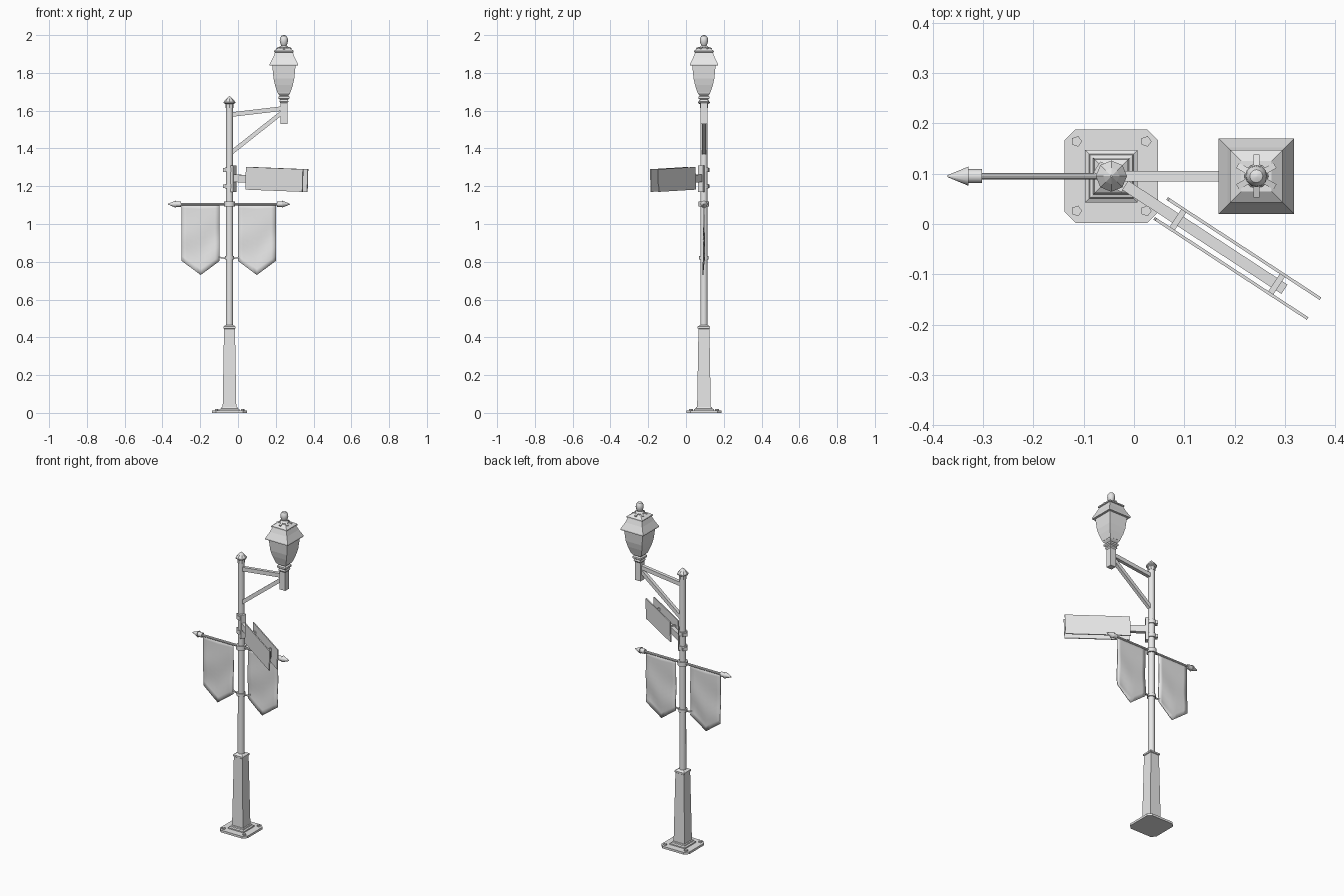
import bpy, bmesh, math
from mathutils import Vector, Matrix

if "Cube" in bpy.data.objects:
    bpy.data.objects.remove(bpy.data.objects["Cube"])

PX, PY = -0.045, 0.095      # pole axis
LX = 0.243                  # lantern axis
grey = bpy.data.materials.new("painted grey metal")
grey.diffuse_color = (0.8, 0.8, 0.8, 1)
grey.use_nodes = True
grey.node_tree.nodes["Principled BSDF"].inputs["Base Color"].default_value = grey.diffuse_color


def finish(name, bm, smooth=False):
    bmesh.ops.recalc_face_normals(bm, faces=bm.faces)
    me = bpy.data.meshes.new(name)
    bm.to_mesh(me)
    bm.free()
    ob = bpy.data.objects.new(name, me)
    bpy.context.collection.objects.link(ob)
    me.materials.append(grey)
    if smooth:
        bpy.ops.object.select_all(action='DESELECT')
        ob.select_set(True)
        bpy.context.view_layer.objects.active = ob
        bpy.ops.object.shade_smooth_by_angle(angle=math.radians(35))
    return ob


def lathe(name, profile, origin, sides=16, axis=(0, 0, 1), turn=0.0, smooth=True):
    """Stack rings of (radius, height) along an axis; 4 sides: radius = half width."""
    bm = bmesh.new()
    k = 1.0
    if sides == 4:
        k, turn, smooth = math.sqrt(2), math.pi / 4, False
    rot = Vector((0, 0, 1)).rotation_difference(Vector(axis)).to_matrix()
    rings = []
    for r, h in profile:
        ring = []
        for i in range(sides):
            a = turn + 2 * math.pi * i / sides
            p = Vector((r * k * math.cos(a), r * k * math.sin(a), h))
            ring.append(bm.verts.new(Vector(origin) + rot @ p))
        rings.append(ring)
    for a, b in zip(rings, rings[1:]):
        for i in range(sides):
            j = (i + 1) % sides
            bm.faces.new((a[i], a[j], b[j], b[i]))
    bm.faces.new(rings[0])
    bm.faces.new(rings[-1])
    return finish(name, bm, smooth)


def beam(name, a, b, width, height):
    """Box from a to b, height measured upright."""
    a, b = Vector(a), Vector(b)
    d = (b - a).normalized()
    side = Vector((0, 0, 1)).cross(d).normalized()
    up = d.cross(side)
    m = Matrix((d, side, up)).transposed().to_4x4()
    m.translation = (a + b) / 2
    bm = bmesh.new()
    bmesh.ops.create_cube(bm, size=1)
    bmesh.ops.scale(bm, vec=((b - a).length, width, height), verts=bm.verts)
    bmesh.ops.transform(bm, matrix=m, verts=bm.verts)
    return finish(name, bm)


def prism(name, outline, z0, z1):
    bm = bmesh.new()
    f = bm.faces.new([bm.verts.new((x, y, z0)) for x, y in outline])
    ex = bmesh.ops.extrude_face_region(bm, geom=[f])
    top = [v for v in ex["geom"] if isinstance(v, bmesh.types.BMVert)]
    bmesh.ops.translate(bm, verts=top, vec=(0, 0, z1 - z0))
    return finish(name, bm)


# Base plate with clipped corners, bolts and stepped plinth
h, c = 0.093, 0.071
corners = [(h, -c), (h, c), (c, h), (-c, h), (-h, c), (-h, -c), (-c, -h), (c, -h)]
prism("base_plate", [(PX + x, PY + y) for x, y in corners], 0, 0.013)
for sx in (-1, 1):
    for sy in (-1, 1):
        lathe("base_bolt", [(0.011, 0.01), (0.011, 0.02)],
              (PX + sx * 0.069, PY + sy * 0.069, 0), 5, smooth=False)
lathe("plinth", [(0.052, 0.012), (0.052, 0.02), (0.044, 0.024), (0.042, 0.03),
                 (0.036, 0.032), (0.029, 0.445), (0.033, 0.448), (0.033, 0.457),
                 (0.018, 0.466)], (PX, PY, 0), 4)

# Pole and pointed cap
lathe("pole", [(0.0195, 0.45), (0.0185, 1.65)], (PX, PY, 0), 16)
lathe("pole_cap", [(0.022, 1.615), (0.022, 1.635), (0.031, 1.64), (0.031, 1.646),
                   (0.016, 1.664), (0.002, 1.678)], (PX, PY, 0), 8, smooth=False)

# Lantern bracket
beam("upper_arm", (PX, PY, 1.578), (LX, PY, 1.612), 0.021, 0.024)
beam("diagonal_brace", (PX, PY, 1.37), (LX, PY, 1.598), 0.021, 0.022)
lathe("lantern_post", [(0.018, 1.53), (0.018, 1.65)], (LX, PY, 0), 4)

# Lantern: square body, flared roof, crown and finial
lathe("lantern_collars", [(0.018, 1.64), (0.024, 1.648), (0.021, 1.658), (0.029, 1.664),
                          (0.029, 1.674), (0.022, 1.68), (0.032, 1.69), (0.034, 1.70)],
      (LX, PY, 0), 4)
lathe("lantern_body", [(0.034, 1.695), (0.047, 1.735), (0.055, 1.77), (0.062, 1.842)],
      (LX, PY, 0), 4)
lathe("lantern_roof", [(0.060, 1.838), (0.075, 1.838), (0.075, 1.846), (0.057, 1.882),
                       (0.047, 1.908), (0.052, 1.91), (0.052, 1.917), (0.030, 1.932)],
      (LX, PY, 0), 4)
for i in range(6):
    a = math.pi / 2 + i * math.pi / 3
    u = Vector((math.cos(a), math.sin(a), 0))
    o = Vector((LX, PY, 0))
    beam("crown_leaf", o + u * 0.010 + Vector((0, 0, 1.936)),
         o + u * 0.041 + Vector((0, 0, 1.926)), 0.012, 0.012)
lathe("lantern_finial", [(0.024, 1.925), (0.024, 1.936), (0.014, 1.946), (0.019, 1.956),
                         (0.022, 1.97), (0.020, 1.985), (0.013, 1.996), (0.003, 2.0)],
      (LX, PY, 0), 12)

# Sign bracket strapped to the pole, pointing to the front right
D = Vector((0.837, -0.547, 0)).normalized()
N = Vector((-D.y, D.x, 0))
P = Vector((PX, PY, 0))


def at(along, across, z):
    return P + D * along + N * across + Vector((0, 0, z))


for z in (1.2, 1.286):
    lathe("sign_strap", [(0.025, z - 0.012), (0.025, z + 0.012)], (PX, PY, 0), 16)
    beam("strap_lug", at(-0.034, 0, z), at(0.03, 0, z), 0.026, 0.02)
beam("sign_mount", at(0.017, 0, 1.24), at(0.034, 0, 1.24), 0.032, 0.142)
beam("sign_arm", at(0.03, 0, 1.242), at(0.41, 0, 1.229), 0.022, 0.04)
for s in (0.158, 0.392):
    beam("sign_spacer", at(s, -0.025, 1.237), at(s, 0.025, 1.237), 0.012, 0.05)
for side in (-1, 1):
    beam("sign_panel", at(0.119, side * 0.0235, 1.242),
         at(0.479, side * 0.0235, 1.230), 0.006, 0.12)

# Banner rod with clamp and arrow-shaped ends
ZR = 1.105
MX = -0.048
lathe("banner_rod", [(0.007, -0.26), (0.007, 0.26)], (MX, PY, ZR), 10, (1, 0, 0))
for s in (-1, 1):
    lathe("rod_end", [(0.014, 0.254), (0.014, 0.281), (0.019, 0.281), (0.002, 0.322)],
          (MX, PY, ZR), 12, (s, 0, 0))
lathe("rod_clamp", [(0.028, ZR - 0.013), (0.028, ZR + 0.013)], (PX, PY, 0), 16)

# Lower banner clamp with hooks
lathe("banner_clamp", [(0.025, 0.812), (0.025, 0.83)], (PX, PY, 0), 16)
for s in (-1, 1):
    beam("banner_hook", (PX + s * 0.02, PY, 0.818), (PX + s * 0.048, PY, 0.822), 0.007, 0.007)
    beam("hook_tip", (PX + s * 0.046, PY, 0.821), (PX + s * 0.061, PY, 0.831), 0.007, 0.007)

# Pointed banners with a gentle ripple
for x0, x1 in ((-0.298, -0.097), (0.0, 0.2)):
    bm = bmesh.new()
    rows, cols = 12, 8
    grid = []
    for r in range(rows + 1):
        line = []
        for q in range(cols + 1):
            t, u = r / rows, q / cols
            bottom = 0.805 - 0.075 * (1 - abs(2 * u - 1))
            z = 1.11 + (bottom - 1.11) * t
            y = PY + 0.005 * t * math.sin(9 * t + 4 * u)
            line.append(bm.verts.new((x0 + (x1 - x0) * u, y, z)))
        grid.append(line)
    for r in range(rows):
        for q in range(cols):
            bm.faces.new((grid[r][q], grid[r + 1][q], grid[r + 1][q + 1], grid[r][q + 1]))
    ob = finish("banner", bm, True)
    mod = ob.modifiers.new("thickness", 'SOLIDIFY')
    mod.thickness = 0.004
    mod.offset = 0
